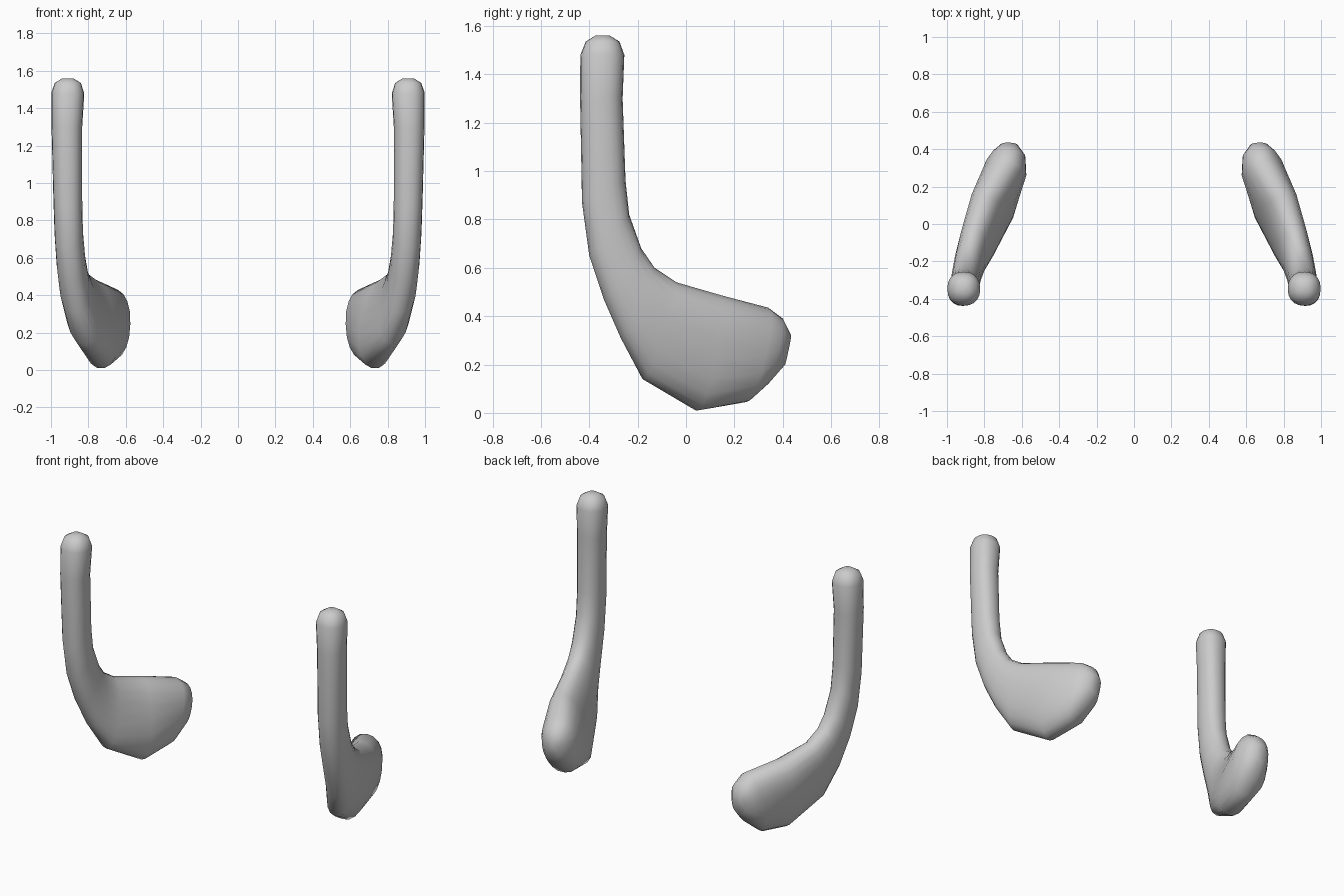
import bpy, bmesh
from math import cos, sin, tau
from mathutils import Vector

cube = bpy.data.objects.get("Cube")
if cube:
    bpy.data.objects.remove(cube)

grey = bpy.data.materials.new("plain grey")
grey.use_nodes = True
grey.diffuse_color = (0.6, 0.6, 0.6, 1)
grey.node_tree.nodes["Principled BSDF"].inputs["Base Color"].default_value = (0.6, 0.6, 0.6, 1)

# Cross-sections: outer edge (x, y, z), inner edge (x, y, z), half thickness
SECTIONS = [
    ((.91, -.375, 1.56), (.91, -.315, 1.56), .03),
    ((.91, -.415, 1.535), (.91, -.275, 1.535), .07),
    ((.91, -.437, 1.48), (.91, -.255, 1.48), .088),
    ((.915, -.438, 1.3), (.915, -.262, 1.3), .082),
    ((.91, -.43, .87), (.91, -.25, .96), .077),
    ((.905, -.4, .65), (.905, -.235, .82), .076),
    ((.89, -.34, .47), (.895, -.185, .68), .078),
    ((.865, -.27, .31), (.885, -.13, .6), .082),
    ((.815, -.18, .14), (.865, -.04, .54), .09),
    ((.715, .04, .01), (.8, .15, .485), .11),
    ((.69, .25, .045), (.68, .34, .435), .115),
    ((.675, .34, .12), (.665, .4, .39), .09),
    ((.67, .41, .2), (.665, .435, .32), .045),
]
SEGMENTS = 20


def power(v, e):
    return abs(v) ** e * (1 if v >= 0 else -1)


def build_stick(name, side):
    """Loft rounded sections from the shaft tip to the blade toe."""
    bm = bmesh.new()
    rows = [(Vector(o), Vector(i), b) for o, i, b in SECTIONS]
    mids = [(o + i) / 2 for o, i, b in rows]
    rings = []
    for k, (outer, inner, half) in enumerate(rows):
        path = mids[min(k + 1, len(mids) - 1)] - mids[max(k - 1, 0)]
        chord = (inner - outer) / 2
        across = path.cross(chord).normalized() * half
        ring = []
        for s in range(SEGMENTS):
            a = tau * s / SEGMENTS
            p = mids[k] + chord * power(cos(a), .88) + across * power(sin(a), .88)
            ring.append(bm.verts.new((p.x * side, p.y, p.z)))
        rings.append(ring)
    for r, q in zip(rings, rings[1:]):
        for s in range(SEGMENTS):
            t = (s + 1) % SEGMENTS
            bm.faces.new((r[s], r[t], q[t], q[s]))
    bm.faces.new(rings[0])
    bm.faces.new(rings[-1])
    bmesh.ops.recalc_face_normals(bm, faces=bm.faces)
    for f in bm.faces:
        f.smooth = True
    mesh = bpy.data.meshes.new(name)
    bm.to_mesh(mesh)
    bm.free()
    mesh.materials.append(grey)
    obj = bpy.data.objects.new(name, mesh)
    bpy.context.collection.objects.link(obj)


build_stick("left_stick", 1)
build_stick("right_stick", -1)
